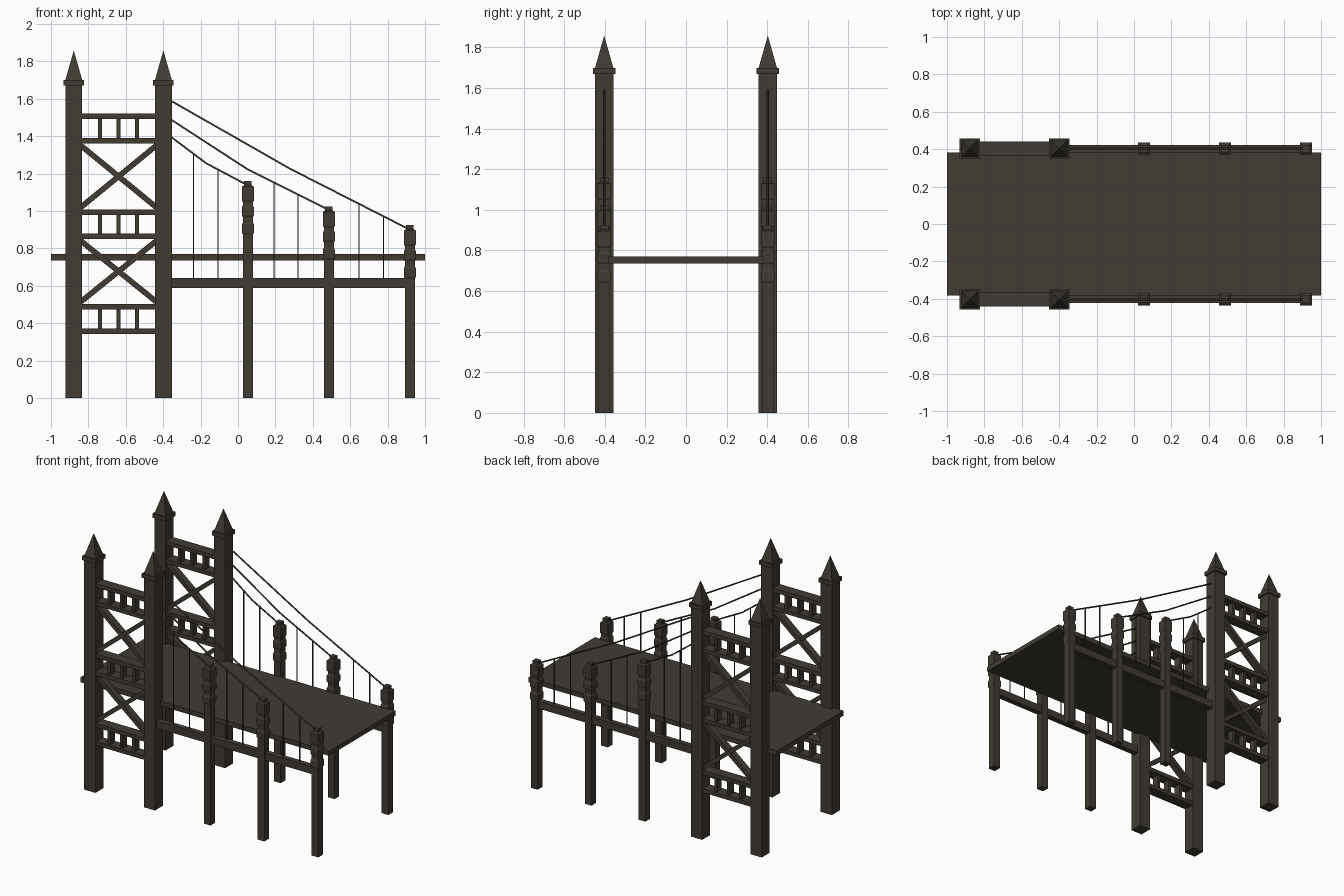
import bpy, bmesh, math
from mathutils import Matrix, Vector

if "Cube" in bpy.data.objects:
    bpy.data.objects.remove(bpy.data.objects["Cube"])

wood = bpy.data.materials.new("dark_brown_iron")
wood.diffuse_color = (0.052, 0.044, 0.034, 1)
wood.use_nodes = True
wood.node_tree.nodes["Principled BSDF"].inputs["Base Color"].default_value = wood.diffuse_color


def finish(bm, name):
    bmesh.ops.recalc_face_normals(bm, faces=bm.faces)
    me = bpy.data.meshes.new(name)
    bm.to_mesh(me)
    bm.free()
    me.materials.append(wood)
    ob = bpy.data.objects.new(name, me)
    bpy.context.collection.objects.link(ob)
    return ob


def box(bm, cx, cy, z0, z1, w, d):
    m = Matrix.Translation((cx, cy, (z0 + z1) / 2)) @ Matrix.Diagonal((w, d, z1 - z0, 1))
    bmesh.ops.create_cube(bm, size=1, matrix=m)


def bar(bm, a, b, y, thick, depth):
    # box running between two points of the xz plane
    a, b = Vector(a), Vector(b)
    v, c = b - a, (a + b) / 2
    m = (Matrix.Translation((c.x, y, c.y)) @ Matrix.Rotation(-math.atan2(v.y, v.x), 4, 'Y')
         @ Matrix.Diagonal((v.length, depth, thick, 1)))
    bmesh.ops.create_cube(bm, size=1, matrix=m)


def square_loft(bm, cx, cy, profile):
    # stack of square sections: (half width, z)
    rings = [[bm.verts.new((cx + sx * r, cy + sy * r, z))
              for sx, sy in ((-1, -1), (1, -1), (1, 1), (-1, 1))] for r, z in profile]
    for lo, hi in zip(rings, rings[1:]):
        for i in range(4):
            j = (i + 1) % 4
            bm.faces.new((lo[i], lo[j], hi[j], hi[i]))
    bm.faces.new(rings[0])
    bm.faces.new(rings[-1])


def cable_height(path, x):
    for (x0, z0), (x1, z1) in zip(path, path[1:]):
        if x0 <= x <= x1:
            return z0 + (z1 - z0) * (x - x0) / (x1 - x0)


XL, XR = -0.878, -0.399
POSTS = ((0.053, 1.16), (0.486, 1.025), (0.919, 0.925))
CABLES = (
    ([(-0.36, 1.398), (-0.17, 1.255), (0.053, 1.137)], (-0.237, -0.107)),
    ([(-0.36, 1.49), (0.053, 1.222), (0.486, 1.005)], (0.192, 0.32)),
    ([(-0.36, 1.59), (0.28, 1.225), (0.919, 0.90)], (0.647, 0.778)),
)

# deck
bm = bmesh.new()
box(bm, 0, 0, 0.735, 0.77, 2.0, 0.766)
finish(bm, "deck")

for side, y in (("front", -0.403), ("back", 0.403)):
    # tower columns with collar and spire
    bm = bmesh.new()
    for x in (XL, XR):
        box(bm, x, y, 0, 1.67, 0.09, 0.09)
        box(bm, x, y, 1.67, 1.70, 0.11, 0.11)
        square_loft(bm, x, y, [(0.045, 1.70), (0.0005, 1.857)])
    finish(bm, side + "_tower_columns")

    # tower ladder beams with short uprights
    bm = bmesh.new()
    mid, span = (XL + XR) / 2, XR - XL - 0.08
    for z0, z1 in ((0.342, 0.503), (0.85, 1.008), (1.36, 1.52)):
        box(bm, mid, y, z0, z0 + 0.029, span, 0.078)
        box(bm, mid, y, z1 - 0.029, z1, span, 0.078)
        for k in (-1, 0, 1):
            box(bm, mid + k * 0.0985, y, z0 + 0.028, z1 - 0.028, 0.022, 0.05)
    finish(bm, side + "_tower_beams")

    # tower cross braces
    bm = bmesh.new()
    for z0, z1 in ((0.515, 0.84), (1.02, 1.35)):
        bar(bm, (XL + 0.038, z0), (XR - 0.038, z1), y, 0.03, 0.05)
        bar(bm, (XL + 0.038, z1), (XR - 0.038, z0), y, 0.03, 0.048)
    finish(bm, side + "_cross_braces")

    # side girder
    bm = bmesh.new()
    box(bm, 0.275, y, 0.588, 0.642, 1.27, 0.04)
    finish(bm, side + "_girder")

    # hanger posts with banded heads
    bm = bmesh.new()
    for x, top in POSTS:
        h = 0.027
        square_loft(bm, x, y, [
            (h, 0), (h, top - 0.285), (0.032, top - 0.277), (0.032, top - 0.232), (h, top - 0.222),
            (h, top - 0.192), (0.032, top - 0.184), (0.032, top - 0.14), (h, top - 0.13),
            (h, top - 0.112), (0.032, top - 0.104), (0.032, top - 0.03),
            (0.02, top - 0.022), (0.02, top)])
    finish(bm, side + "_hanger_posts")

    # suspension cables
    for n, (path, _) in enumerate(CABLES):
        cu = bpy.data.curves.new("cable", 'CURVE')
        cu.dimensions = '3D'
        cu.bevel_depth = 0.0055
        cu.bevel_resolution = 1
        cu.use_fill_caps = True
        sp = cu.splines.new('POLY')
        sp.points.add(len(path) - 1)
        for p, (x, z) in zip(sp.points, path):
            p.co = (x, y, z, 1)
        cu.materials.append(wood)
        ob = bpy.data.objects.new(f"{side}_cable_{n + 1}", cu)
        bpy.context.collection.objects.link(ob)

    # thin vertical hangers
    bm = bmesh.new()
    for path, xs in CABLES:
        for x in xs:
            box(bm, x, y, 0.64, cable_height(path, x), 0.006, 0.006)
    finish(bm, side + "_hangers")
